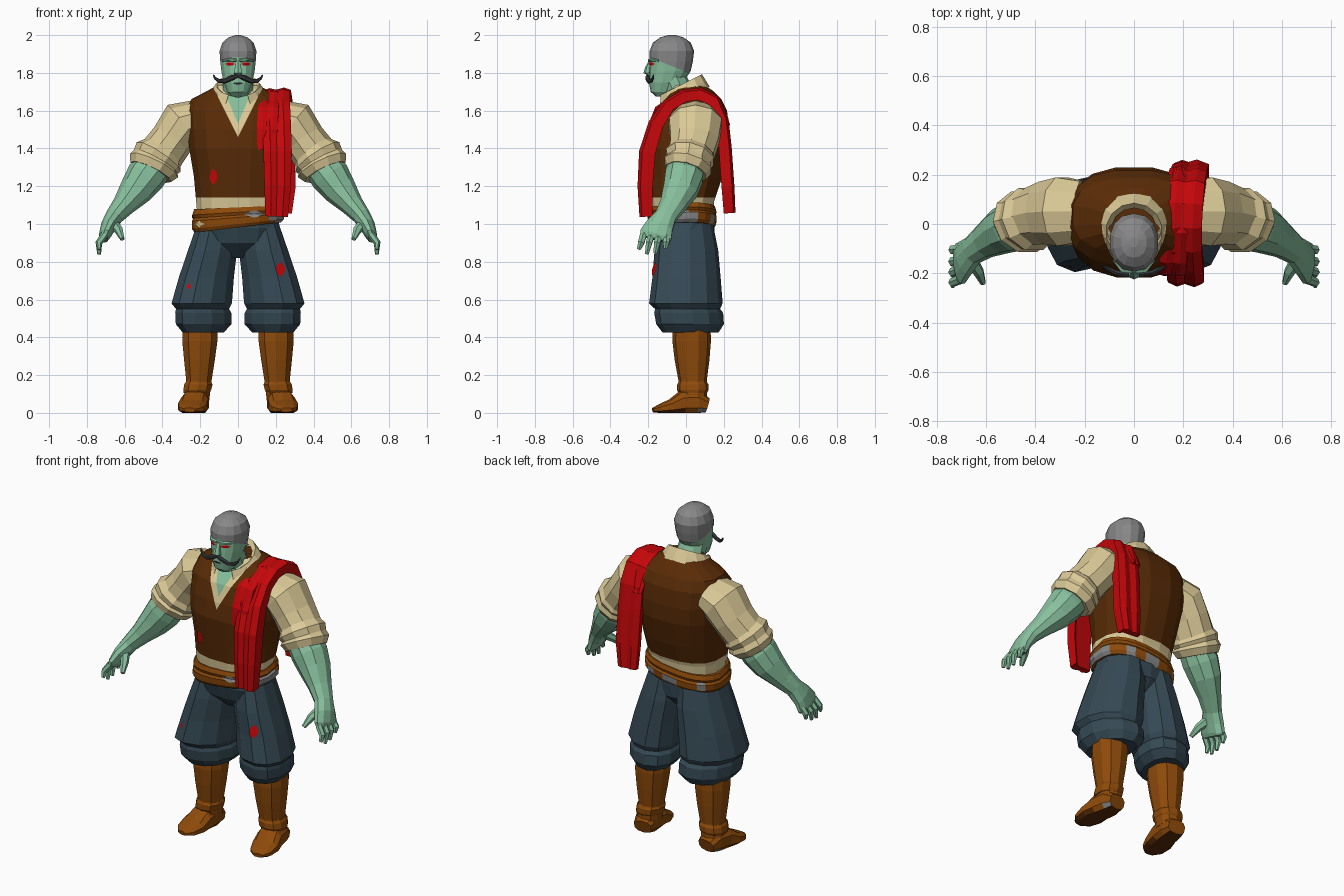
import bpy, bmesh, math
from mathutils import Vector
from mathutils.bvhtree import BVHTree

COLORS = {
    "green skin": (0.245, 0.52, 0.335), "grey hair": (0.245, 0.245, 0.245),
    "red cloth": (0.56, 0.002, 0.003), "cream shirt": (0.71, 0.59, 0.31),
    "brown vest": (0.098, 0.024, 0.002), "tan leather": (0.27, 0.069, 0.003),
    "slate trousers": (0.036, 0.067, 0.090), "dark whiskers": (0.035, 0.04, 0.045),
}
MATS = {}
for key, c in COLORS.items():
    MATS[key] = bpy.data.materials.new(key)
    MATS[key].diffuse_color = (*c, 1)


def oval(n=12, p=2.0):
    """Unit superellipse outline."""
    out = []
    for i in range(n):
        a = 2 * math.pi * (i + 0.5) / n
        c, s = math.cos(a), math.sin(a)
        out.append((math.copysign(abs(c) ** (2 / p), c), math.copysign(abs(s) ** (2 / p), s)))
    return out


def sweep(name, path, mats, profile=None, axis=None, side=1, cuts=(), rule=None, warp=None, caps=True):
    """Loft a profile through (x, y, z, size_a, size_b); axis None keeps the rings level."""
    profile = profile or oval()
    bm = bmesh.new()
    pts = [Vector(p[:3]) for p in path]
    rings = []
    for i, p in enumerate(path):
        if axis is None:
            a, b = Vector((1, 0, 0)), Vector((0, 1, 0))
        else:
            t = (pts[min(i + 1, len(pts) - 1)] - pts[max(i - 1, 0)]).normalized()
            a = Vector(axis)
            a = (a - t * a.dot(t)).normalized()
            b = t.cross(a)
        ring = []
        for u, v in profile:
            co = pts[i] + a * u * p[3] + b * v * p[4]
            if warp:
                co = warp(co)
            ring.append(bm.verts.new((co.x * side, co.y, co.z)))
        rings.append(ring)
    n = len(profile)
    for r, s in zip(rings, rings[1:]):
        for j in range(n):
            bm.faces.new((r[j], r[(j + 1) % n], s[(j + 1) % n], s[j]))
    if caps:
        bm.faces.new(rings[0])
        bm.faces.new(rings[-1])
    for co, no in cuts:
        bmesh.ops.bisect_plane(bm, geom=bm.verts[:] + bm.edges[:] + bm.faces[:],
                               plane_co=co, plane_no=no, dist=1e-5)
    bmesh.ops.recalc_face_normals(bm, faces=bm.faces[:])
    if rule:
        gone = []
        for f in bm.faces:
            k = rule(f.calc_center_median())
            if k is None:
                gone.append(f)
            else:
                f.material_index = k
        bmesh.ops.delete(bm, geom=gone, context='FACES')
    return finish(name, bm, mats)


def finish(name, bm, mats):
    me = bpy.data.meshes.new(name)
    bm.to_mesh(me)
    bm.free()
    for m in mats:
        me.materials.append(MATS[m])
    ob = bpy.data.objects.new(name, me)
    bpy.context.collection.objects.link(ob)
    return ob


def patch(name, target, x, z, rx, rz, mat, n=8, rough=0.25):
    """Thin painted shape laid on the front of a target part."""
    tree = BVHTree.FromPolygons([v.co for v in target.data.vertices],
                                [p.vertices[:] for p in target.data.polygons])
    bm = bmesh.new()

    def drop(px, pz):
        hit = tree.ray_cast(Vector((px, -1, pz)), Vector((0, 1, 0)))[0]
        return bm.verts.new((px, (hit.y if hit else -0.15) - 0.005, pz))
    mid = drop(x, z)
    rim = []
    for i in range(n):
        a = 2 * math.pi * i / n
        k = 1 - rough * (i % 2)
        rim.append(drop(x + rx * k * math.cos(a), z + rz * k * math.sin(a)))
    for i in range(n):
        bm.faces.new((mid, rim[i], rim[(i + 1) % n]))
    return finish(name, bm, [mat])


# Torso: vest with an open V neck over shirt and chest
def torso_rule(c):
    if c.y < -0.02 and c.z > 1.53 + 2.4 * abs(c.x):
        return 2
    if c.y < -0.02 and c.z > 1.46 + 2.0 * abs(c.x):
        return 1
    return 1 if c.z < 1.14 else 0


vcuts = [((0, 0, 1.14), (0, 0, 1))]
for s in (-1, 1):
    vcuts += [((0, 0, 1.46), (2.0 * s, 0, -1)), ((0, 0, 1.53), (2.4 * s, 0, -1))]
torso = sweep("vest_torso", [(0, -.02, 1.0, .215, .16), (0, -.02, 1.12, .225, .172),
              (0, -.005, 1.25, .237, .2), (0, .005, 1.4, .262, .225), (0, .015, 1.5, .272, .218),
              (0, .025, 1.6, .276, .195), (0, .035, 1.66, .252, .155), (0, .03, 1.705, .165, .115),
              (0, .015, 1.735, .11, .085)],
              ["brown vest", "cream shirt", "green skin"], oval(16, 2.5), cuts=vcuts, rule=torso_rule)


# Open shirt collar, high at the back
def collar_tilt(c):
    return Vector((c.x, c.y, c.z + 0.5 * c.y))


sweep("shirt_collar", [(0, -.015, 1.665, .16, .14), (0, -.022, 1.705, .147, .128), (0, -.03, 1.75, .115, .115),
                       (0, -.03, 1.735, .095, .095)], ["cream shirt"], oval(14), warp=collar_tilt,
      rule=lambda c: None if c.y < -.10 and abs(c.x) < .075 else 0, caps=False)
sweep("neck", [(0, .01, 1.62, .10, .10), (0, -.04, 1.70, .085, .085), (0, -.08, 1.79, .08, .08)],
      ["green skin"], oval(10))

# Head with the hair split off by a slanted hairline
head = sweep("head", [(0, -.13, 1.675, .035, .03), (0, -.125, 1.70, .058, .062), (0, -.105, 1.75, .078, .092),
             (0, -.085, 1.81, .09, .11), (0, -.078, 1.86, .096, .114), (0, -.075, 1.915, .1, .118),
             (0, -.075, 1.96, .085, .1), (0, -.075, 1.988, .052, .062), (0, -.075, 2.0, .015, .02)],
             ["green skin", "grey hair"], oval(14, 2.2), cuts=[((0, -.19, 1.882), (0, .4, 1))],
             rule=lambda c: int(c.z - 1.882 + .4 * (c.y + .19) > 0))
sweep("nose", [(0, -.185, 1.865, .012, .012), (0, -.2, 1.83, .018, .016), (0, -.205, 1.80, .026, .02),
               (0, -.19, 1.785, .018, .01)], ["green skin"], oval(6))
for s, tag in ((1, "left"), (-1, "right")):
    patch(tag + "_eye", head, .042 * s, 1.847, .026, .009, "red cloth", 6, 0)
    sweep(tag + "_brow", [(.008, -.19, 1.866, .012, .009), (.045, -.185, 1.870, .014, .009),
                          (.08, -.145, 1.865, .008, .007)], ["green skin"], oval(6), (0, 1, 0), s)
    sweep(tag + "_moustache", [(0, -.2, 1.785, .010, .008), (.03, -.205, 1.775, .012, .014),
                               (.07, -.198, 1.757, .011, .013), (.10, -.185, 1.757, .010, .011),
                               (.122, -.175, 1.772, .007, .007), (.13, -.172, 1.79, .003, .003)],
          ["dark whiskers"], oval(6), (0, 1, 0), s)
patch("mouth", head, 0, 1.745, .028, .006, "dark whiskers", 6, 0)

# Hips, with a slanted leather sash on top
sweep("trouser_hips", [(0, -.02, 1.06, .212, .158), (0, -.015, .98, .226, .166), (0, -.005, .90, .2, .15),
                       (0, 0, .82, .06, .07)], ["slate trousers"], oval(14, 2.4))


def sash_tilt(c):
    flat = min(max((c.z - .98) / .11, 0), 1) if c.y < 0 else 0
    return Vector((c.x, c.y, c.z + (.12 - .08 * flat) * c.x))


def sash_rule(c):
    k = int((math.atan2(c.y + .02, c.x) / (2 * math.pi) + 1) * 24)
    low = .99 < c.z - .11 * c.x < 1.04
    return int(low and (c.y > -.04 and k % 3 == 0 or c.x > .18 and -.16 < c.y < -.05))


sash = sweep("waist_sash", [(0, -.02, .982, .23, .168), (0, -.02, 1.0, .244, .18), (0, -.02, 1.035, .246, .184),
             (0, -.02, 1.047, .236, .176), (0, -.02, 1.062, .244, .182), (0, -.02, 1.088, .234, .174)],
             ["tan leather", "grey hair"], oval(24, 2.5), warp=sash_tilt, rule=sash_rule)
patch("sash_plate", sash, .085, 1.053, .055, .02, "grey hair", 8)
patch("sash_fray", sash, -.205, 1.0, .03, .02, "cream shirt", 8, .5)

# Scarf draped over one shoulder, with an inner fold
drape = [(-1, .8), (-1, -.4), (-.5, -1), (-.05, -.6), (.5, -1.1), (1, -.5), (1, 2.0), (.6, 1)]
sweep("scarf", [(.205, -.222, 1.04, .06, .022), (.21, -.228, 1.2, .07, .026), (.21, -.218, 1.38, .075, .028),
                (.205, -.172, 1.53, .075, .026), (.2, -.1, 1.635, .075, .022), (.2, -.01, 1.69, .075, .022),
                (.205, .08, 1.698, .075, .022), (.212, .16, 1.655, .075, .022), (.22, .202, 1.55, .075, .022),
                (.225, .218, 1.4, .075, .022), (.23, .232, 1.2, .075, .022), (.225, .24, 1.06, .06, .02)],
      ["red cloth"], drape, (1, 0, 0))
sweep("scarf_fold", [(.15, -.2, 1.39, .05, .012), (.155, -.195, 1.5, .055, .014), (.16, -.15, 1.61, .055, .014),
                     (.165, -.03, 1.69, .055, .014), (.175, .08, 1.698, .05, .014), (.18, .175, 1.625, .05, .014),
                     (.175, .222, 1.52, .03, .012)], ["red cloth"], drape, (1, 0, 0))

legs = {}
for s, tag in ((1, "left"), (-1, "right")):
    # Sleeve with a rolled cuff
    sweep(tag + "_sleeve", [(.21, .05, 1.56, .13, .10), (.29, .05, 1.53, .146, .13), (.35, .045, 1.445, .134, .115),
                            (.405, .03, 1.37, .122, .12)], ["cream shirt"], oval(10), (0, 1, 0), s)
    sweep(tag + "_cuff", [(.395, .03, 1.39, .115, .11), (.42, .02, 1.355, .135, .14), (.435, .015, 1.33, .122, .132),
                          (.445, .01, 1.31, .133, .142), (.462, 0, 1.275, .112, .12)],
          ["cream shirt"], oval(10), (0, 1, 0), s)
    # Forearm and palm
    sweep(tag + "_forearm", [(.45, .0, 1.30, .1, .1), (.49, -.01, 1.25, .105, .105), (.54, -.03, 1.18, .095, .09),
                             (.605, -.07, 1.10, .072, .062), (.655, -.107, 1.04, .06, .048),
                             (.685, -.138, .99, .076, .042), (.705, -.16, .94, .09, .032),
                             (.71, -.165, .92, .08, .022)], ["green skin"], oval(10), (0, 1, 0), s)
    # Fingers and thumb
    for i, (y0, y1, zt) in enumerate(((-.225, -.25, .865), (-.183, -.208, .84), (-.143, -.163, .845), (-.1, -.11, .87))):
        sweep(f"{tag}_finger_{i + 1}", [(.705, y0, .945, .02, .02), (.737, (y0 + y1) / 2, .90, .019, .018),
                                        (.735, y1, zt, .011, .01)], ["green skin"], oval(6), (0, 1, 0), s)
    sweep(tag + "_thumb", [(.66, -.15, 1.0, .03, .028), (.63, -.195, .965, .023, .022), (.612, -.24, .92, .012, .012)],
          ["green skin"], oval(6), (1, 0, 0), s)
    # Baggy trouser leg gathered into a double band, turned outward
    legs[s] = sweep(tag + "_trouser_leg", [(.112, -.015, 1.0, .108, .14), (.135, -.008, .86, .134, .165),
                    (.167, 0, .72, .15, .176), (.192, .002, .58, .165, .19), (.188, .01, .55, .145, .168),
                    (.184, .015, .53, .153, .178), (.182, .022, .47, .152, .175), (.184, .025, .425, .112, .145)],
                    ["slate trousers"], oval(12, 2.2), side=s,
                    warp=lambda c: Vector((c.x, c.y - .22 * (c.x - .18), c.z)))
    # Boot shaft, ankle strap and foot
    sweep(tag + "_boot_shaft", [(.202, .03, .45, .097, .1), (.202, .03, .38, .097, .102), (.204, .032, .28, .085, .092),
                                (.207, .035, .17, .07, .075), (.22, .04, .06, .07, .072)],
          ["tan leather"], oval(10, 2.3), side=s)
    sweep(tag + "_boot_strap", [(.209, .036, .165, .07, .074), (.210, .036, .15, .078, .083),
                                (.216, .036, .12, .077, .083), (.22, .036, .105, .07, .074)],
          ["tan leather"], oval(10, 2.3), side=s)
    sweep(tag + "_boot_foot", [(.215, .112, .04, .055, .04), (.22, .06, .055, .07, .07), (.23, -.02, .05, .075, .068),
                               (.242, -.08, .03, .08, .042), (.251, -.14, .02, .065, .026), (.256, -.175, .015, .03, .012)],
          ["tan leather", "brown vest", "grey hair"], oval(10, 2.6), (1, 0, 0), s,
          warp=lambda c: Vector((c.x, c.y, max(c.z, 0))),
          rule=lambda c: 1 if c.z < .012 else 2 if c.z < .035 and c.y > .07 and abs(c.x) > .25 else 0)

# Worn red patches
patch("vest_patch", torso, -.13, 1.25, .022, .042, "red cloth", 8, .1)
patch("left_knee_patch", legs[1], .225, .76, .025, .038, "red cloth", 8, .1)
patch("right_knee_patch", legs[-1], -.26, .67, .012, .016, "red cloth")
